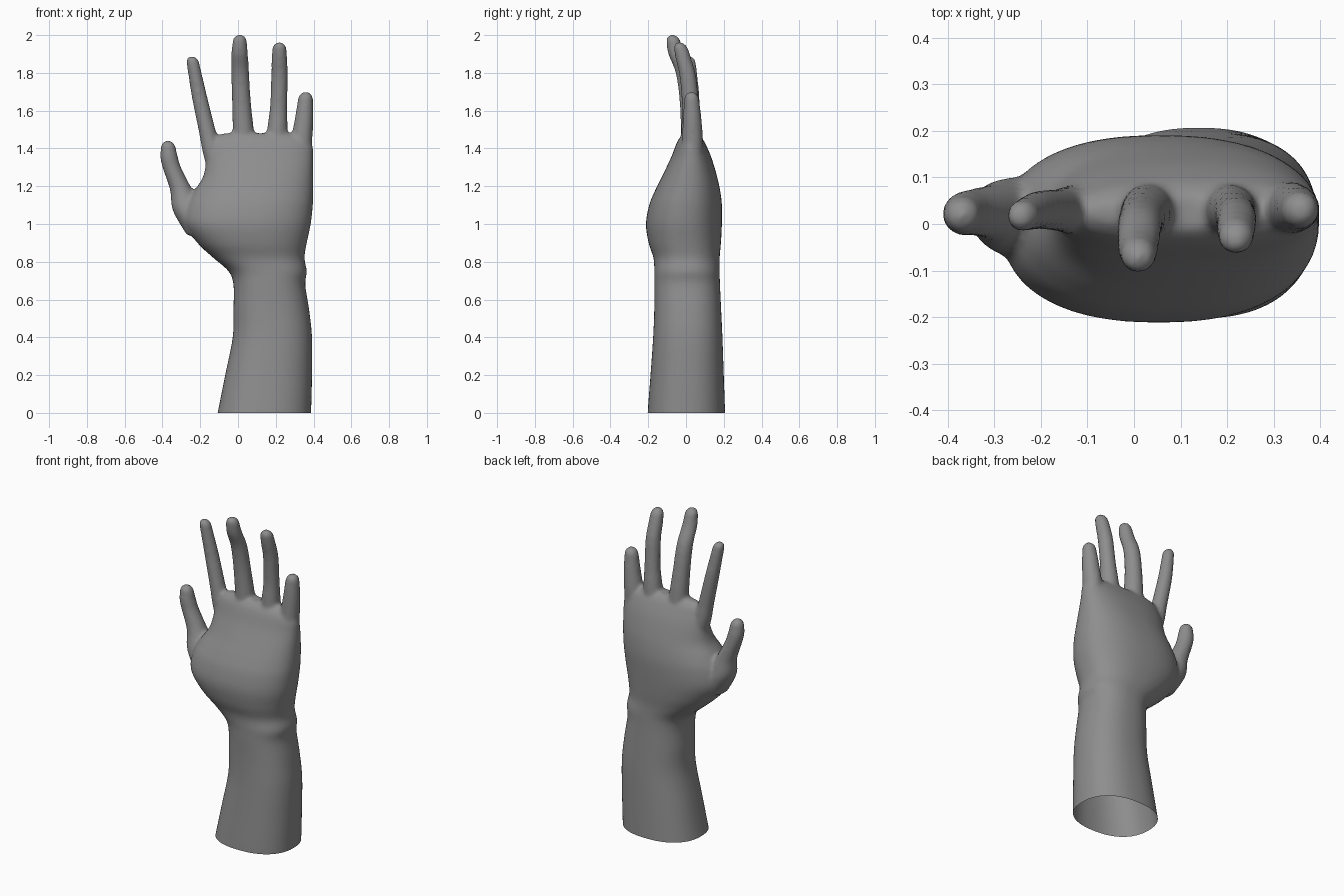
import bpy, bmesh, math

if "Cube" in bpy.data.objects:
    bpy.data.objects.remove(bpy.data.objects["Cube"])

skin = bpy.data.materials.new("grey_skin")
skin.diffuse_color = (0.27, 0.27, 0.27, 1)
skin.use_nodes = True
skin.node_tree.nodes["Principled BSDF"].inputs["Base Color"].default_value = skin.diffuse_color


def smooth_rows(rows, steps=5):
    """Catmull-Rom interpolation through rows of numbers."""
    out = []
    for i in range(len(rows) - 1):
        a, b, c, d = (rows[max(i - 1, 0)], rows[i], rows[i + 1], rows[min(i + 2, len(rows) - 1)])
        for s in range(steps):
            t = s / steps
            out.append([0.5 * (2 * q + (r - p) * t + (2 * p - 5 * q + 4 * r - u) * t * t
                               + (3 * q - p - 3 * r + u) * t ** 3) for p, q, r, u in zip(a, b, c, d)])
    out.append(list(rows[-1]))
    return out


def loft(bm, rings, power=1.0, n=40):
    """Closed skin through horizontal oval rings (cx, cy, z, rx, ry)."""
    def squash(v):
        return math.copysign(abs(v) ** power, v)
    loops = []
    for cx, cy, z, rx, ry in rings:
        angles = [2 * math.pi * k / n for k in range(n)]
        loops.append([bm.verts.new((cx + rx * squash(math.cos(a)), cy + ry * squash(math.sin(a)), z))
                      for a in angles])
    for lo, hi in zip(loops, loops[1:]):
        for k in range(n):
            j = (k + 1) % n
            bm.faces.new((lo[k], lo[j], hi[j], hi[k]))
    bm.faces.new(loops[0][::-1])
    bm.faces.new(loops[-1])


def finger(bm, points):
    """Tapered digit through (x, y, z, radius) points with a domed tip."""
    rows = smooth_rows(points)
    rings = [(x, y, z, r, r) for x, y, z, r in rows]
    x, y, z, r = rows[-1]
    x0, y0, z0, _ = rows[-3]
    sx, sy = (x - x0) / (z - z0), (y - y0) / (z - z0)
    for k in range(1, 8):
        a = k / 8 * math.pi / 2
        h = r * math.sin(a)
        rings.append((x + sx * h, y + sy * h, z + h, r * math.cos(a), r * math.cos(a)))
    loft(bm, rings, n=24)


bm = bmesh.new()

# forearm, wrist and palm: z, left, right, front, back
profile = [
    (-0.10, -0.13, 0.385, -0.205, 0.21), (0.00, -0.108, 0.387, -0.203, 0.207),
    (0.20, -0.068, 0.392, -0.188, 0.20), (0.40, -0.028, 0.392, -0.174, 0.193),
    (0.55, -0.024, 0.376, -0.168, 0.186), (0.68, -0.024, 0.356, -0.168, 0.18),
    (0.75, -0.05, 0.364, -0.168, 0.178), (0.82, -0.13, 0.352, -0.172, 0.178),
    (0.90, -0.215, 0.364, -0.198, 0.185), (1.00, -0.28, 0.385, -0.212, 0.19),
    (1.10, -0.27, 0.396, -0.195, 0.19), (1.17, -0.235, 0.398, -0.167, 0.182),
    (1.25, -0.185, 0.398, -0.128, 0.165), (1.35, -0.165, 0.397, -0.08, 0.135),
    (1.42, -0.15, 0.393, -0.053, 0.105), (1.455, -0.13, 0.36, -0.035, 0.085),
    (1.48, -0.08, 0.29, -0.01, 0.06)]
rings = [((l + r) / 2, (f + b) / 2, z, (r - l) / 2, (b - f) / 2)
         for z, l, r, f, b in smooth_rows(profile)]
loft(bm, rings, power=0.86, n=64)

# digits: x, y, z, radius
finger(bm, [(-0.09, 0.03, 1.22, 0.055), (-0.135, 0.03, 1.38, 0.052), (-0.16, 0.03, 1.48, 0.046),
            (-0.205, 0.03, 1.68, 0.041), (-0.239, 0.018, 1.855, 0.034)])
finger(bm, [(0.035, 0.03, 1.30, 0.056), (0.03, 0.03, 1.46, 0.057), (0.018, 0.016, 1.65, 0.05),
            (0.012, -0.008, 1.80, 0.047), (0.009, -0.05, 1.90, 0.044), (0.009, -0.066, 1.965, 0.038)])
finger(bm, [(0.20, 0.03, 1.30, 0.055), (0.207, 0.03, 1.47, 0.056), (0.215, 0.025, 1.62, 0.046),
            (0.22, 0.01, 1.78, 0.044), (0.219, -0.012, 1.87, 0.042), (0.219, -0.026, 1.925, 0.038)])
finger(bm, [(0.325, 0.03, 1.30, 0.06), (0.338, 0.034, 1.45, 0.056), (0.35, 0.033, 1.56, 0.049),
            (0.357, 0.03, 1.66, 0.04)])
finger(bm, [(-0.17, 0.0, 0.94, 0.10), (-0.26, 0.015, 1.07, 0.085), (-0.30, 0.025, 1.18, 0.06),
            (-0.347, 0.025, 1.29, 0.05), (-0.364, 0.022, 1.35, 0.047), (-0.369, 0.02, 1.402, 0.04)])

mesh = bpy.data.meshes.new("hand")
bm.to_mesh(mesh)
bm.free()
hand = bpy.data.objects.new("hand_and_forearm", mesh)
bpy.context.collection.objects.link(hand)
bpy.context.view_layer.objects.active = hand
hand.select_set(True)

# fuse everything into one skin and soften the joins
fuse = hand.modifiers.new("fuse", 'REMESH')
fuse.mode = 'VOXEL'
fuse.voxel_size = 0.011
soft = hand.modifiers.new("soften", 'SMOOTH')
soft.factor = 0.5
soft.iterations = 6
for name in ("fuse", "soften"):
    bpy.ops.object.modifier_apply(modifier=name)

# open cut end of the forearm
bm = bmesh.new()
bm.from_mesh(hand.data)
bmesh.ops.bisect_plane(bm, geom=bm.verts[:] + bm.edges[:] + bm.faces[:],
                       plane_co=(0, 0, 0), plane_no=(0, 0, 1), clear_inner=True)
bm.to_mesh(hand.data)
bm.free()

hand.data.materials.clear()
hand.data.materials.append(skin)
bpy.ops.object.shade_smooth()
